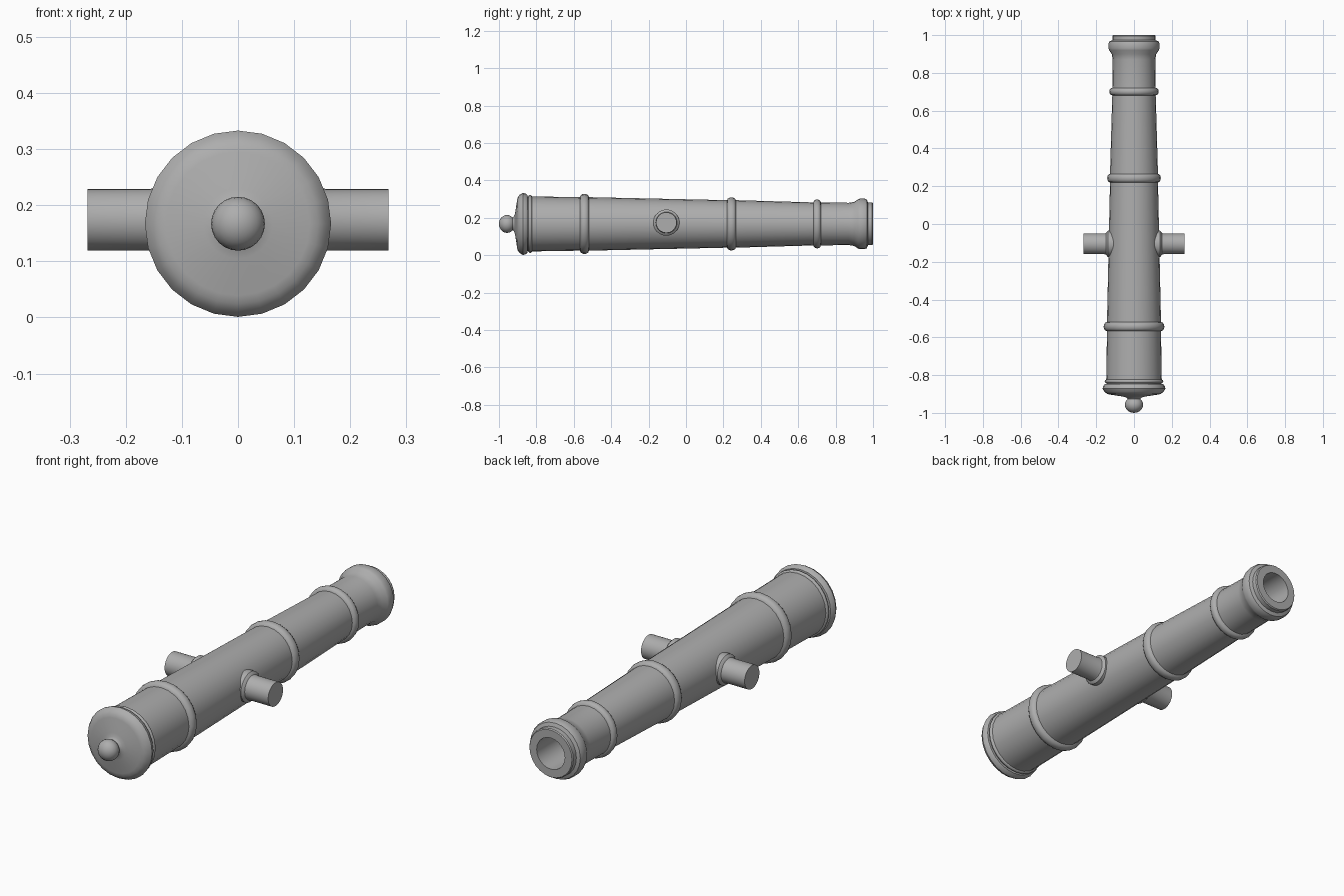
import bpy, bmesh, math
from mathutils import Matrix, Vector

if "Cube" in bpy.data.objects:
    bpy.data.objects.remove(bpy.data.objects["Cube"])

AXIS_Z = 0.167
iron = bpy.data.materials.new("grey iron")
iron.use_nodes = True
iron.diffuse_color = (0.42, 0.42, 0.42, 1)
iron.node_tree.nodes["Principled BSDF"].inputs["Base Color"].default_value = (0.42, 0.42, 0.42, 1)


def lathe(name, profile, direction, origin, sides, angle=38):
    """Turn (distance, radius) points around the given direction."""
    bm = bmesh.new()
    verts = [bm.verts.new((r, 0, d)) for d, r in profile]
    edges = [bm.edges.new(pair) for pair in zip(verts, verts[1:])]
    bmesh.ops.spin(bm, geom=verts + edges, cent=(0, 0, 0), axis=(0, 0, 1),
                   angle=math.tau, steps=sides)
    bmesh.ops.remove_doubles(bm, verts=bm.verts, dist=0.0002)
    turn = Vector((0, 0, 1)).rotation_difference(Vector(direction)).to_matrix().to_4x4()
    bm.transform(Matrix.Translation(origin) @ turn)
    bmesh.ops.recalc_face_normals(bm, faces=bm.faces)
    mesh = bpy.data.meshes.new(name)
    bm.to_mesh(mesh)
    bm.free()
    mesh.materials.append(iron)
    obj = bpy.data.objects.new(name, mesh)
    bpy.context.collection.objects.link(obj)
    bpy.ops.object.select_all(action="DESELECT")
    obj.select_set(True)
    bpy.context.view_layer.objects.active = obj
    bpy.ops.object.shade_smooth_by_angle(angle=math.radians(angle))
    return obj


def band(y, half, low, high):
    """Rounded raised ring as profile points."""
    return [(y - half * math.cos(t), low + (high - low) * math.sin(t))
            for t in (math.pi * i / 6 for i in range(7))]


# Rounded knob, neck and flare onto the breech face
knob = [(-0.957 - 0.043 * math.cos(t), 0.048 * math.sin(t))
        for t in (math.radians(a) for a in range(0, 136, 15))]
neck = [(-0.922, 0.037), (-0.917, 0.046), (-0.913, 0.062)]

# Breech moulding, reinforced tube with bands, muzzle swell and bore
breech = [(-0.903, 0.128), (-0.899, 0.143), (-0.888, 0.157), (-0.872, 0.166),
          (-0.858, 0.163), (-0.848, 0.155), (-0.847, 0.146)]
tube = (band(-0.833, 0.009, 0.147, 0.155) + band(-0.543, 0.024, 0.143, 0.161)
        + band(0.243, 0.023, 0.127, 0.142) + band(0.701, 0.02, 0.115, 0.131))
muzzle = [(0.87, 0.113), (0.9, 0.118), (0.92, 0.132), (0.93, 0.135), (0.955, 0.135),
          (0.967, 0.13), (0.973, 0.114), (0.995, 0.114), (1.0, 0.11)]
bore = [(1.0, 0.073), (-0.5, 0.073), (-0.53, 0.05), (-0.54, 0)]
lathe("barrel", knob + neck + breech + tube + muzzle + bore,
      (0, 1, 0), (0, 0, AXIS_Z), 24)

# Side pivots with a flared collar
pivot = [(0.08, 0.07), (0.138, 0.07), (0.143, 0.065), (0.148, 0.057),
         (0.156, 0.055), (0.268, 0.055), (0.268, 0)]
for side, sign in (("left", 1), ("right", -1)):
    lathe(side + "_trunnion", pivot, (sign, 0, 0), (0, -0.105, 0.174), 32)
